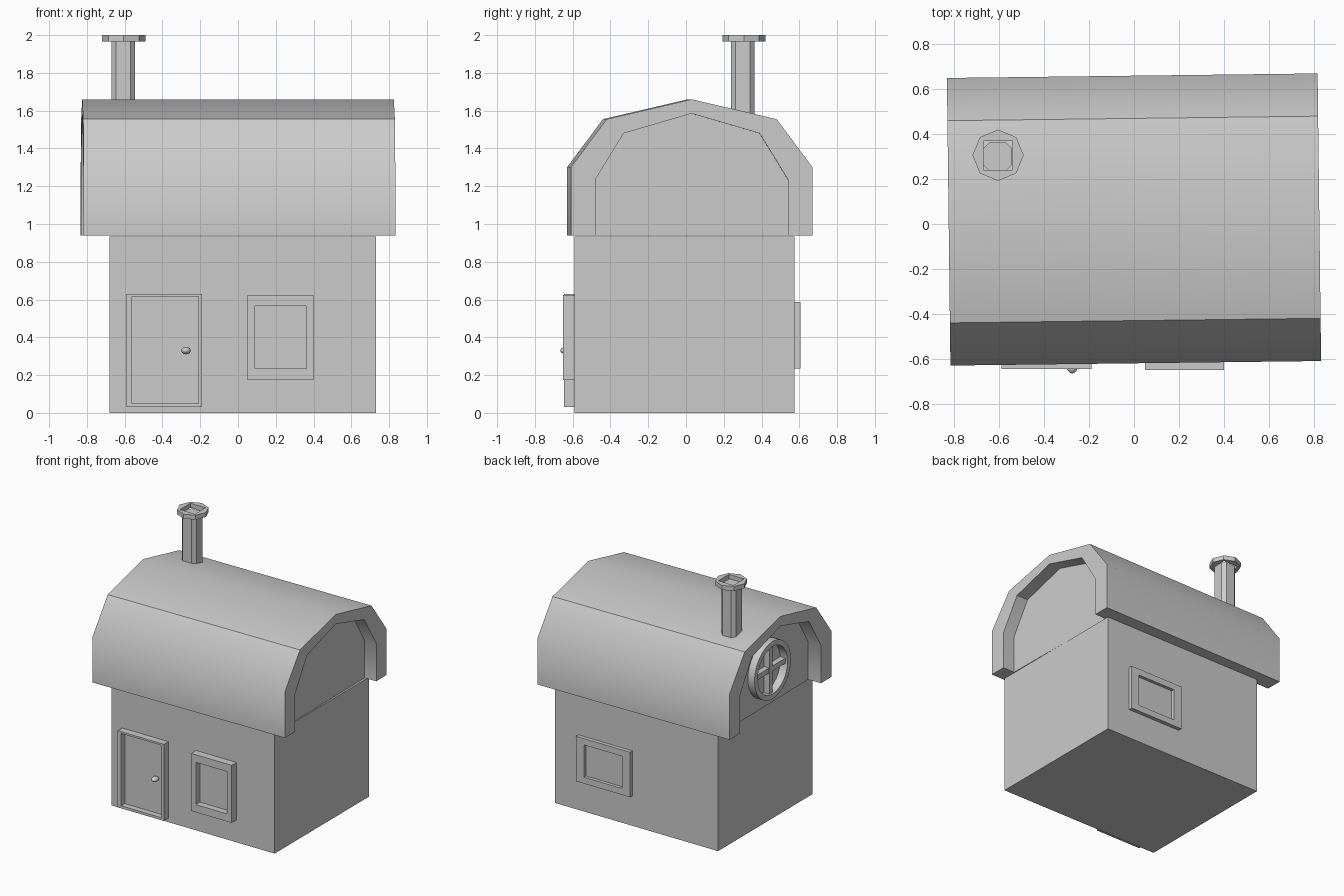
import bpy, bmesh, math
from mathutils import Matrix

if "Cube" in bpy.data.objects:
    bpy.data.objects.remove(bpy.data.objects["Cube"])


def prism(name, loops, axis, lo, hi, smooth=0):
    """Extrude 2D outlines (later ones are holes) along an axis from lo to hi."""
    cu = bpy.data.curves.new(name + "_outline", 'CURVE')
    cu.dimensions = '2D'
    cu.fill_mode = 'BOTH'
    cu.extrude = (hi - lo) / 2
    for loop in loops:
        sp = cu.splines.new('POLY')
        sp.points.add(len(loop) - 1)
        for p, (u, v) in zip(sp.points, loop):
            p.co = (u, v, 0, 1)
        sp.use_cyclic_u = True
    tmp = bpy.data.objects.new(name + "_tmp", cu)
    bpy.context.collection.objects.link(tmp)
    deps = bpy.context.evaluated_depsgraph_get()
    me = bpy.data.meshes.new_from_object(tmp.evaluated_get(deps))
    bpy.data.objects.remove(tmp)

    mid = (lo + hi) / 2
    rows = {'x': ((0, 0, 1, mid), (1, 0, 0, 0), (0, 1, 0, 0)),
            'y': ((1, 0, 0, 0), (0, 0, -1, mid), (0, 1, 0, 0)),
            'z': ((1, 0, 0, 0), (0, 1, 0, 0), (0, 0, 1, mid))}[axis]
    me.transform(Matrix(rows + ((0, 0, 0, 1),)))
    bm = bmesh.new()
    bm.from_mesh(me)
    bmesh.ops.remove_doubles(bm, verts=bm.verts, dist=1e-5)
    bmesh.ops.recalc_face_normals(bm, faces=bm.faces)
    bm.to_mesh(me)
    bm.free()
    me.name = name
    ob = bpy.data.objects.new(name, me)
    bpy.context.collection.objects.link(ob)
    for f in me.polygons:
        f.use_smooth = False
    if smooth:
        smooth_by_angle(ob, smooth)
    return ob


def smooth_by_angle(ob, deg):
    bpy.ops.object.select_all(action='DESELECT')
    ob.select_set(True)
    bpy.context.view_layer.objects.active = ob
    bpy.ops.object.shade_smooth_by_angle(angle=math.radians(deg))


def rect(u0, u1, v0, v1):
    return [(u0, v0), (u1, v0), (u1, v1), (u0, v1)]


def ngon(u, v, r, n):
    return [(u + r * math.cos(2 * math.pi * i / n),
             v + r * math.sin(2 * math.pi * i / n)) for i in range(n)]


def mirrored(half, c=0.0):
    """Right half of an arch, bottom to apex, mirrored into a full arch."""
    return ([(c + u, v) for u, v in half]
            + [(c - u, v) for u, v in reversed(half[:-1])])


def framed(name, outer, inner, y_front, y_wall, y_panel):
    """Rectangular frame around a recessed panel."""
    prism(name + "_frame", [rect(*outer), rect(*inner)], 'y',
          min(y_front, y_wall), max(y_front, y_wall))
    prism(name + "_panel", [rect(*inner)], 'y',
          min(y_panel, y_wall), max(y_panel, y_wall))


# Walls
prism("walls", [rect(-0.68, 0.73, -0.59, 0.575)], 'z', 0, 0.935)

# Barn roof shell and recessed gable block, both turned very slightly
outer = mirrored([(0.64, 0.94), (0.64, 1.30), (0.45, 1.555), (0, 1.66)])
inner = mirrored([(0.51, 0.94), (0.51, 1.235), (0.36, 1.48), (0, 1.585)])
roof = prism("roof", [outer + inner[::-1]], 'x', -0.825, 0.825, smooth=38)
gable = prism("gable_walls", [inner], 'x', -0.715, 0.725)
for ob in (roof, gable):
    ob.location.y = 0.02
    ob.rotation_euler.z = math.radians(0.7)

# Chimney: chamfered square shaft, octagonal cap with a square flue
cx, cy, h, k = -0.607, 0.30, 0.063, 0.038
shaft = [(cx + a, cy + b) for a, b in
         [(h, -k), (h, k), (k, h), (-k, h), (-h, k), (-h, -k), (-k, -h), (k, -h)]]
prism("chimney_shaft", [shaft], 'z', 1.5, 1.967)
prism("chimney_cap", [ngon(-0.605, 0.306, 0.114, 8),
                      rect(-0.67, -0.54, 0.24, 0.37)], 'z', 1.965, 2.0)

# Door and rectangular windows
framed("door", (-0.59, -0.19, 0.03, 0.63), (-0.56, -0.21, 0.05, 0.615),
       -0.645, -0.588, -0.6)
framed("front_window", (0.05, 0.40, 0.175, 0.625), (0.09, 0.362, 0.235, 0.565),
       -0.65, -0.588, -0.6)
framed("back_window", (0.06, 0.53, 0.235, 0.587), (0.13, 0.46, 0.285, 0.537),
       0.605, 0.573, 0.58)

# Door knob
bpy.ops.mesh.primitive_uv_sphere_add(segments=16, ring_count=10, radius=1,
                                     location=(-0.275, -0.632, 0.33))
knob = bpy.context.object
knob.name = "door_knob"
knob.scale = (0.025, 0.033, 0.02)
smooth_by_angle(knob, 60)

# Round window with cross bars on the left gable
wy, wz = 0.035, 1.235
prism("round_window_frame", [ngon(wy, wz, 0.225, 32), ngon(wy, wz, 0.185, 32)],
      'x', -0.775, -0.71, smooth=30)
prism("round_window_bar_upright", [rect(wy - 0.02, wy + 0.02, wz - 0.19, wz + 0.19)],
      'x', -0.76, -0.71)
prism("round_window_bar_level", [rect(wy - 0.19, wy + 0.19, wz - 0.02, wz + 0.02)],
      'x', -0.758, -0.71)
